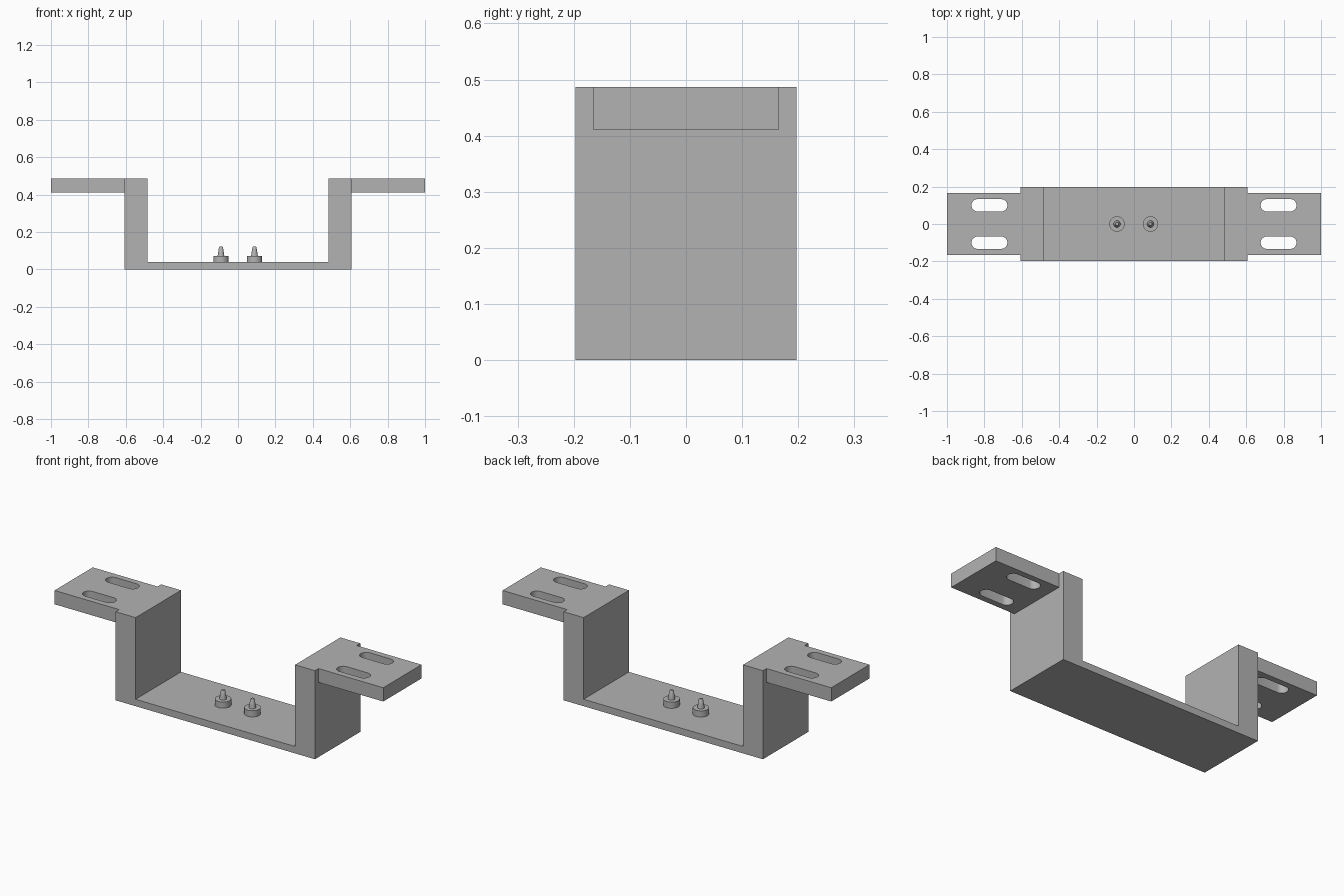
import bpy, bmesh, math

cube = bpy.data.objects.get("Cube")
if cube:
    bpy.data.objects.remove(cube, do_unlink=True)

GREY = (0.45, 0.45, 0.45, 1)
metal = bpy.data.materials.new("grey_metal")
metal.use_nodes = True
metal.diffuse_color = GREY
metal.node_tree.nodes["Principled BSDF"].inputs["Base Color"].default_value = GREY


def finish(name, bm):
    bmesh.ops.recalc_face_normals(bm, faces=bm.faces)
    mesh = bpy.data.meshes.new(name)
    bm.to_mesh(mesh)
    bm.free()
    mesh.materials.append(metal)
    obj = bpy.data.objects.new(name, mesh)
    bpy.context.collection.objects.link(obj)
    return obj


def prism(name, outline, depth):
    """Extrude a closed outline of 3D points along a vector."""
    bm = bmesh.new()
    face = bm.faces.new([bm.verts.new(p) for p in outline])
    ext = bmesh.ops.extrude_face_region(bm, geom=[face])
    moved = [g for g in ext["geom"] if isinstance(g, bmesh.types.BMVert)]
    bmesh.ops.translate(bm, verts=moved, vec=depth)
    return finish(name, bm)


def boolean(target, tool, operation):
    mod = target.modifiers.new(operation.lower(), "BOOLEAN")
    mod.operation, mod.solver, mod.object = operation, "EXACT", tool
    bpy.context.view_layer.objects.active = target
    bpy.ops.object.modifier_apply(modifier=mod.name)
    bpy.data.objects.remove(tool, do_unlink=True)


def smooth(obj):
    bpy.ops.object.select_all(action="DESELECT")
    obj.select_set(True)
    bpy.context.view_layer.objects.active = obj
    bpy.ops.object.shade_smooth_by_angle(angle=math.radians(30))


# U-shaped channel
OUT, INN, TOP, FLOOR, HALF = 0.606, 0.485, 0.487, 0.038, 0.197
right_half = [(OUT, 0), (OUT, TOP), (INN, TOP), (INN, FLOOR)]
section = right_half + [(-x, z) for x, z in reversed(right_half)]
bracket = prism("bracket", [(x, -HALF, z) for x, z in section], (0, 2 * HALF, 0))

# Mounting tabs with two rounded slots each
TAB, TAB_Z, SLOT_R, SLOT_X = 0.166, 0.411, 0.033, 0.773
for side in (-1, 1):
    a, b = side * (OUT - 0.05), side
    tab = prism("tab", [(a, -TAB, TAB_Z), (b, -TAB, TAB_Z), (b, TAB, TAB_Z), (a, TAB, TAB_Z)],
                (0, 0, TOP - TAB_Z))
    boolean(bracket, tab, "UNION")
    for y in (-0.1, 0.1):
        outline = []
        for end in (1, -1):
            for i in range(13):
                t = math.pi * (i / 12 - 0.5) + (0 if end > 0 else math.pi)
                outline.append((side * SLOT_X + end * 0.063 + SLOT_R * math.cos(t),
                                y + SLOT_R * math.sin(t), TAB_Z - 0.1))
        boolean(bracket, prism("slot_cutter", outline, (0, 0, 0.3)), "DIFFERENCE")
smooth(bracket)

# Two turned studs: collar with a tapered pin
stud_profile = [(0, FLOOR - 0.01), (0.041, FLOOR - 0.01), (0.041, 0.072), (0.018, 0.072),
                (0.016, 0.085), (0.011, 0.117), (0.008, 0.121), (0, 0.121)]
for name, x in (("right_stud", -0.091), ("left_stud", 0.088)):
    bm = bmesh.new()
    verts = [bm.verts.new((r, 0, z)) for r, z in stud_profile]
    edges = [bm.edges.new(pair) for pair in zip(verts, verts[1:])]
    bmesh.ops.spin(bm, geom=verts + edges, cent=(0, 0, 0), axis=(0, 0, 1),
                   angle=2 * math.pi, steps=32)
    bmesh.ops.remove_doubles(bm, verts=bm.verts, dist=0.0001)
    stud = finish(name, bm)
    stud.location.x = x
    smooth(stud)
